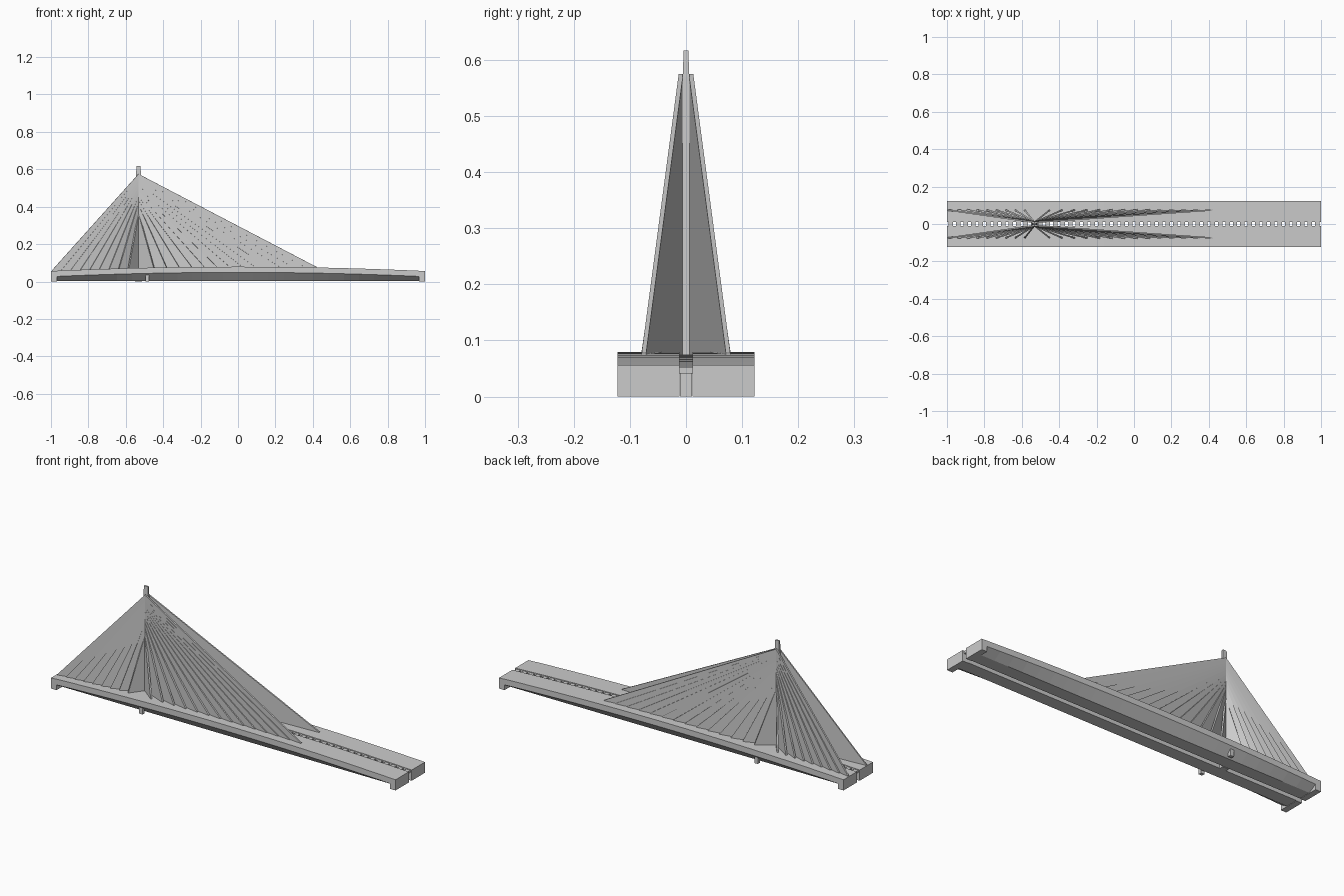
import bpy, bmesh
from mathutils import Vector

if "Cube" in bpy.data.objects:
    bpy.data.objects.remove(bpy.data.objects["Cube"])

MAST_X = -0.532


def deck_z(x):
    return 0.056 + 0.023 * (1 - x * x)


def make(name, bm):
    bmesh.ops.recalc_face_normals(bm, faces=bm.faces[:])
    me = bpy.data.meshes.new(name)
    bm.to_mesh(me)
    bm.free()
    ob = bpy.data.objects.new(name, me)
    bpy.context.collection.objects.link(ob)
    return ob


def loft(bm, rings):
    # skin a list of equal-length closed rings and cap both ends
    vs = [[bm.verts.new(p) for p in r] for r in rings]
    n = len(vs[0])
    for a, b in zip(vs, vs[1:]):
        for i in range(n):
            j = (i + 1) % n
            bm.faces.new((a[i], a[j], b[j], b[i]))
    bm.faces.new(vs[0])
    bm.faces.new(vs[-1])


def box(bm, x0, x1, y0, y1, z0, z1):
    loft(bm, [[(x0, y0, z), (x1, y0, z), (x1, y1, z), (x0, y1, z)] for z in (z0, z1)])


def mirror_y(ob):
    ob.modifiers.new("mirror", 'MIRROR').use_axis = (False, True, False)


# Arched roadway girder with a bevelled outer underside
bm = bmesh.new()
rings = []
for i in range(25):
    x = -0.97 + 1.94 * i / 24
    t = deck_z(x)
    rings.append([(x, 0.012, t), (x, 0.122, t), (x, 0.122, t - 0.03),
                  (x, 0.078, 0.002), (x, 0.012, 0.002)])
loft(bm, rings)
mirror_y(make("roadway", bm))

# Solid end abutments
bm = bmesh.new()
for s in (-1, 1):
    loft(bm, [[(x * s, 0.012, 0), (x * s, 0.122, 0), (x * s, 0.122, deck_z(x)),
               (x * s, 0.012, deck_z(x))] for x in (0.968, 1.0)])
mirror_y(make("abutments", bm))

# Ladder of cross struts joining the two roadways
bm = bmesh.new()
for i in range(50):
    x = -0.98 + 0.04 * i
    t = deck_z(x) - 0.004
    box(bm, x - 0.012, x + 0.012, -0.014, 0.014, t - 0.012, t)
make("cross_struts", bm)

# Cable fans: thin upright triangular webs from the deck to the mast
bm = bmesh.new()


def web(x, top):
    a, m = Vector((x, 0.075, 0)), Vector((MAST_X, 0.009, 0))
    d = m - a
    off = Vector((-d.y, d.x, 0)).normalized() * 0.004
    zs = [(a, 0.05), (a, deck_z(x) + 0.003), (m, top), (m, 0.05)]
    loft(bm, [[p + o + Vector((0, 0, z)) for p, z in zs] for o in (off, -off)])


for start, end, count in ((-0.585, -0.995, 9), (-0.45, 0.42, 14)):
    for i in range(count):
        f = i / (count - 1)
        web(start + (end - start) * f, 0.37 + 0.205 * f ** 0.6)
mirror_y(make("cable_fans", bm))

# Tapered central mast
bm = bmesh.new()
loft(bm, [[(MAST_X - a, -b, z), (MAST_X + a, -b, z), (MAST_X + a, b, z), (MAST_X - a, b, z)]
          for a, b, z in ((0.018, 0.011, 0.0), (0.016, 0.01, 0.08),
                          (0.013, 0.006, 0.57), (0.011, 0.004, 0.617))])
make("mast", bm)

# Small outer piers beside the mast
bm = bmesh.new()
box(bm, -0.495, -0.475, 0.095, 0.112, 0.0, 0.05)
mirror_y(make("outer_piers", bm))
